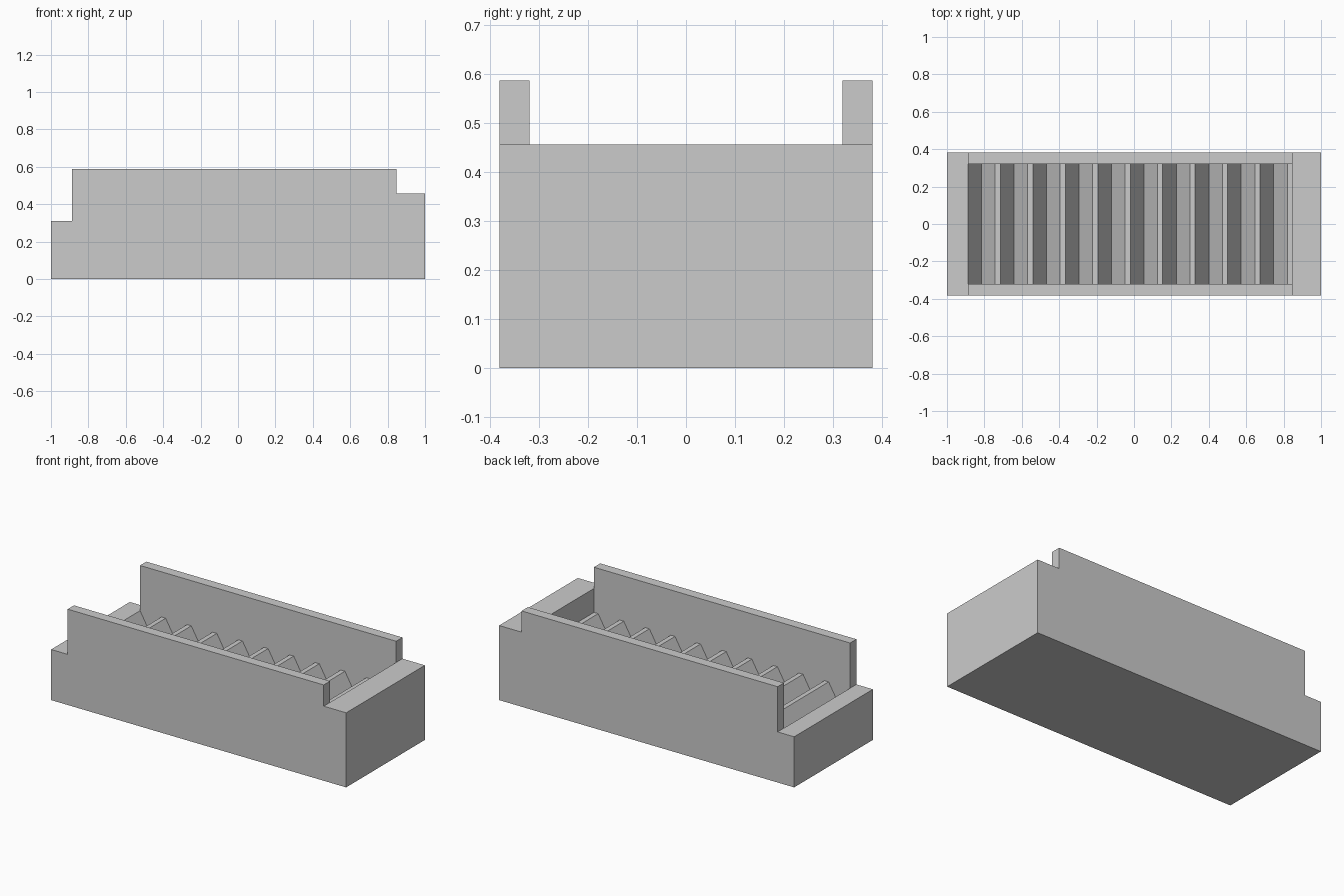
import bpy
import bmesh

if "Cube" in bpy.data.objects:
    bpy.data.objects.remove(bpy.data.objects["Cube"])

# Main dimensions
HALF_WIDTH, CHANNEL_HALF = 0.381, 0.32
RAIL_START, RAIL_END = -0.888, 0.848
LOW, STEP, TOP = 0.31, 0.457, 0.587
TEETH, FLANK, DEPTH = 10, 0.0725, 0.1255

# Single plain grey
grey = bpy.data.materials.new("plain grey")
grey.use_nodes = True
colour = (0.6, 0.6, 0.6, 1)
grey.diffuse_color = colour
grey.node_tree.nodes["Principled BSDF"].inputs["Base Color"].default_value = colour


def extrude_profile(name, profile, half):
    """Extrude an (x, z) outline symmetrically along y."""
    bm = bmesh.new()
    face = bm.faces.new([bm.verts.new((x, -half, z)) for x, z in profile])
    result = bmesh.ops.extrude_face_region(bm, geom=[face])
    verts = [v for v in result["geom"] if isinstance(v, bmesh.types.BMVert)]
    bmesh.ops.translate(bm, verts=verts, vec=(0, 2 * half, 0))
    bmesh.ops.recalc_face_normals(bm, faces=bm.faces)
    mesh = bpy.data.meshes.new(name)
    bm.to_mesh(mesh)
    bm.free()
    mesh.materials.append(grey)
    obj = bpy.data.objects.new(name, mesh)
    bpy.context.collection.objects.link(obj)
    return obj


# Body: low ledge, tall rails, higher ledge
body = extrude_profile("slotted_holder", [
    (-1, 0), (1, 0), (1, STEP), (RAIL_END, STEP), (RAIL_END, TOP),
    (RAIL_START, TOP), (RAIL_START, LOW), (-1, LOW)], HALF_WIDTH)

# Channel cutter: its underside carries the row of V grooves
pitch = (RAIL_END - RAIL_START) / TEETH
outline = []
for i in range(TEETH):
    x = RAIL_START + i * pitch
    outline += [(x, LOW), (x + FLANK, LOW - DEPTH), (x + 2 * FLANK, LOW)]
outline += [(RAIL_END, LOW), (RAIL_END, TOP + 0.1), (RAIL_START, TOP + 0.1)]
cutter = extrude_profile("channel_cutter", outline, CHANNEL_HALF)
cutter.hide_render = True

# Carve the channel, then discard the cutter
cut = body.modifiers.new("channel", "BOOLEAN")
cut.operation = "DIFFERENCE"
cut.solver = "EXACT"
cut.object = cutter
bpy.context.view_layer.objects.active = body
body.select_set(True)
bpy.ops.object.modifier_apply(modifier=cut.name)
bpy.data.objects.remove(cutter)
